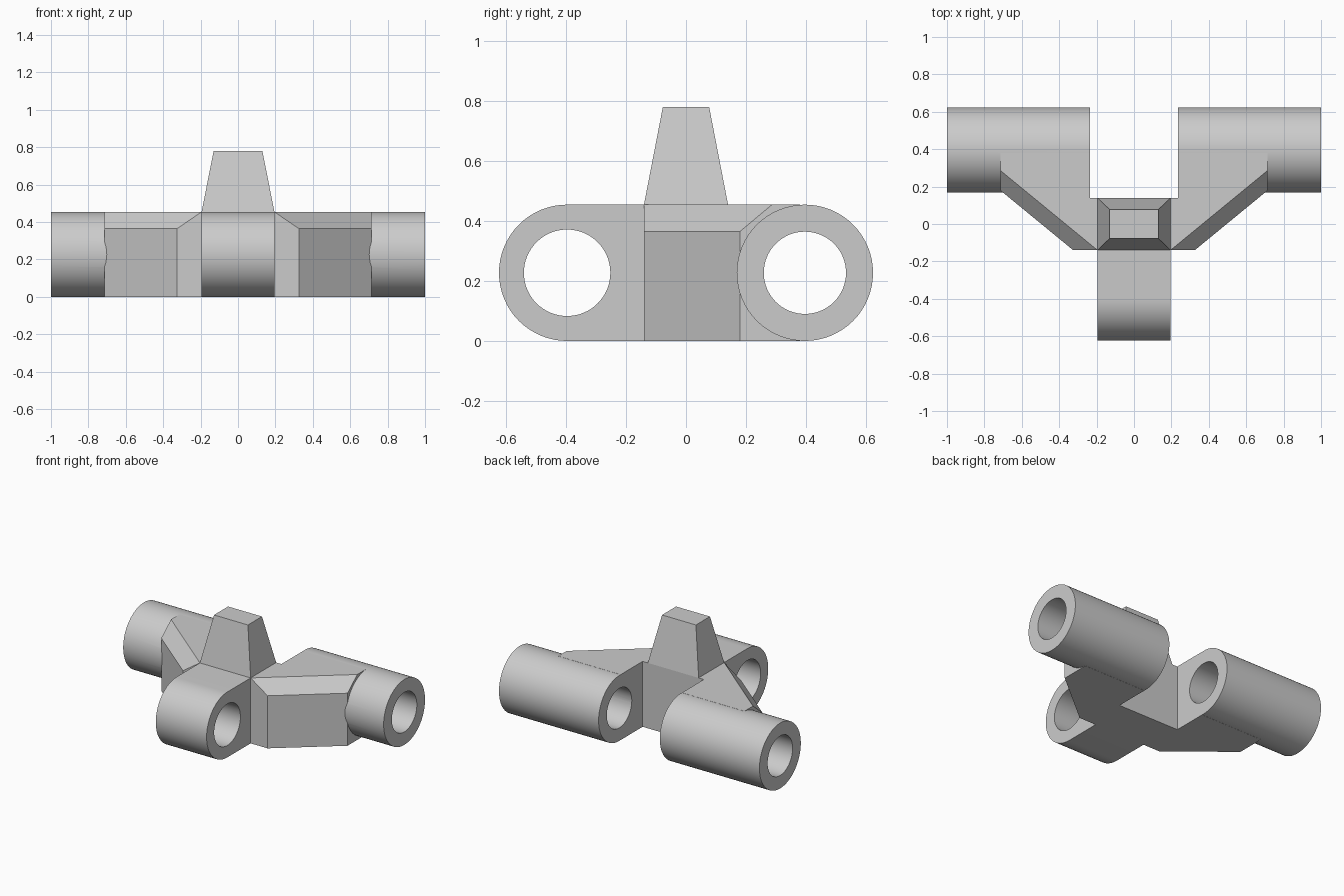
import bpy
import bmesh
from math import cos, sin, pi

if "Cube" in bpy.data.objects:
    bpy.data.objects.remove(bpy.data.objects["Cube"])

R = 0.227            # outer radius of every barrel, also its centre height
TOP = 2 * R
PIN_Y = 0.396        # distance of the pin axes from the middle
HALF = 0.195         # half width of the centre knuckle
BLOCK = 0.14         # half depth of the central block
INNER, ARM_END, OUTER = 0.235, 0.715, 1.0

grey = bpy.data.materials.new("plain grey")
grey.use_nodes = True
colour = (0.6, 0.6, 0.6, 1)
grey.diffuse_color = colour
grey.node_tree.nodes["Principled BSDF"].inputs["Base Color"].default_value = colour


def finish(bm, name):
    bmesh.ops.recalc_face_normals(bm, faces=bm.faces)
    mesh = bpy.data.meshes.new(name)
    bm.to_mesh(mesh)
    bm.free()
    mesh.materials.append(grey)
    obj = bpy.data.objects.new(name, mesh)
    bpy.context.collection.objects.link(obj)
    return obj


def loft(name, lower, upper):
    """Closed solid between two matching outlines."""
    bm = bmesh.new()
    a = [bm.verts.new(p) for p in lower]
    b = [bm.verts.new(p) for p in upper]
    bm.faces.new(a)
    bm.faces.new(b)
    for i in range(len(a)):
        j = (i + 1) % len(a)
        bm.faces.new((a[i], a[j], b[j], b[i]))
    return finish(bm, name)


def extrude_x(name, profile, x0, x1):
    return loft(name, [(x0, y, z) for y, z in profile], [(x1, y, z) for y, z in profile])


def arc(y, radius, start, end, steps):
    return [(y + radius * cos(start + (end - start) * i / steps),
             R + radius * sin(start + (end - start) * i / steps)) for i in range(steps + 1)]


def circle(y, radius):
    return arc(y, radius, 0, 2 * pi, 64)[:-1]


def activate(obj):
    bpy.ops.object.select_all(action='DESELECT')
    obj.select_set(True)
    bpy.context.view_layer.objects.active = obj


def combine(obj, tool, operation):
    tool.hide_render = True
    mod = obj.modifiers.new("combine", 'BOOLEAN')
    mod.operation, mod.object, mod.solver = operation, tool, 'EXACT'
    activate(obj)
    bpy.ops.object.modifier_apply(modifier=mod.name)
    bpy.data.objects.remove(tool)


def smooth(obj):
    activate(obj)
    bpy.ops.object.shade_smooth_by_angle(angle=pi / 9)


# Centre knuckle: rounded front, square back, with a pin bore
profile = arc(-PIN_Y, R, pi / 2, 3 * pi / 2, 32) + [(BLOCK, 0), (BLOCK, TOP)]
knuckle = extrude_x("centre_knuckle", profile, -HALF, HALF)
combine(knuckle, extrude_x("knuckle_bore", circle(-PIN_Y, 0.144), -0.5, 0.5), 'DIFFERENCE')
smooth(knuckle)


# Tapered post on top of the block
def rectangle(x, y, z):
    return [(-x, -y, z), (x, -y, z), (x, y, z), (-x, y, z)]


loft("top_post", rectangle(HALF, BLOCK, TOP), rectangle(0.13, 0.077, 0.78))


# Web with a slanted front and a chamfered upper edge
def make_web(name, s):
    shoulder, edge_x, end_y, back = 0.365, 0.325, 0.18, 0.38
    slope = (end_y + BLOCK) / (ARM_END - edge_x)
    ridge_y = -BLOCK + slope * (ARM_END - HALF)
    rear = [(ARM_END, back), (INNER, back), (INNER, BLOCK), (HALF, BLOCK), (HALF, -BLOCK)]
    bm = bmesh.new()

    def ring(points, z):
        return [bm.verts.new((s * x, y, z)) for x, y in points]

    low = ring([(edge_x, -BLOCK), (ARM_END, end_y)] + rear, 0)
    mid = ring([(edge_x, -BLOCK), (ARM_END, end_y)], shoulder)
    high = ring([(ARM_END, ridge_y)] + rear, TOP)
    bm.faces.new(low)
    bm.faces.new(high)
    bm.faces.new((low[0], low[1], mid[1], mid[0]))
    bm.faces.new((mid[0], mid[1], high[0], high[-1]))
    bm.faces.new((low[1], low[2], high[1], high[0], mid[1]))
    bm.faces.new((low[-1], low[0], mid[0], high[-1]))
    for i in range(2, 6):
        bm.faces.new((low[i], low[i + 1], high[i], high[i - 1]))
    return finish(bm, name)


# Rear arms: web joined to a long barrel, then bored through
for side, s in (("left", 1), ("right", -1)):
    arm = make_web(side + "_rear_arm", s)
    barrel = extrude_x("barrel", circle(PIN_Y, R), s * INNER, s * OUTER)
    combine(arm, barrel, 'UNION')
    bore = extrude_x("barrel_bore", circle(PIN_Y, 0.137), s * 0.1, s * 1.1)
    combine(arm, bore, 'DIFFERENCE')
    smooth(arm)
